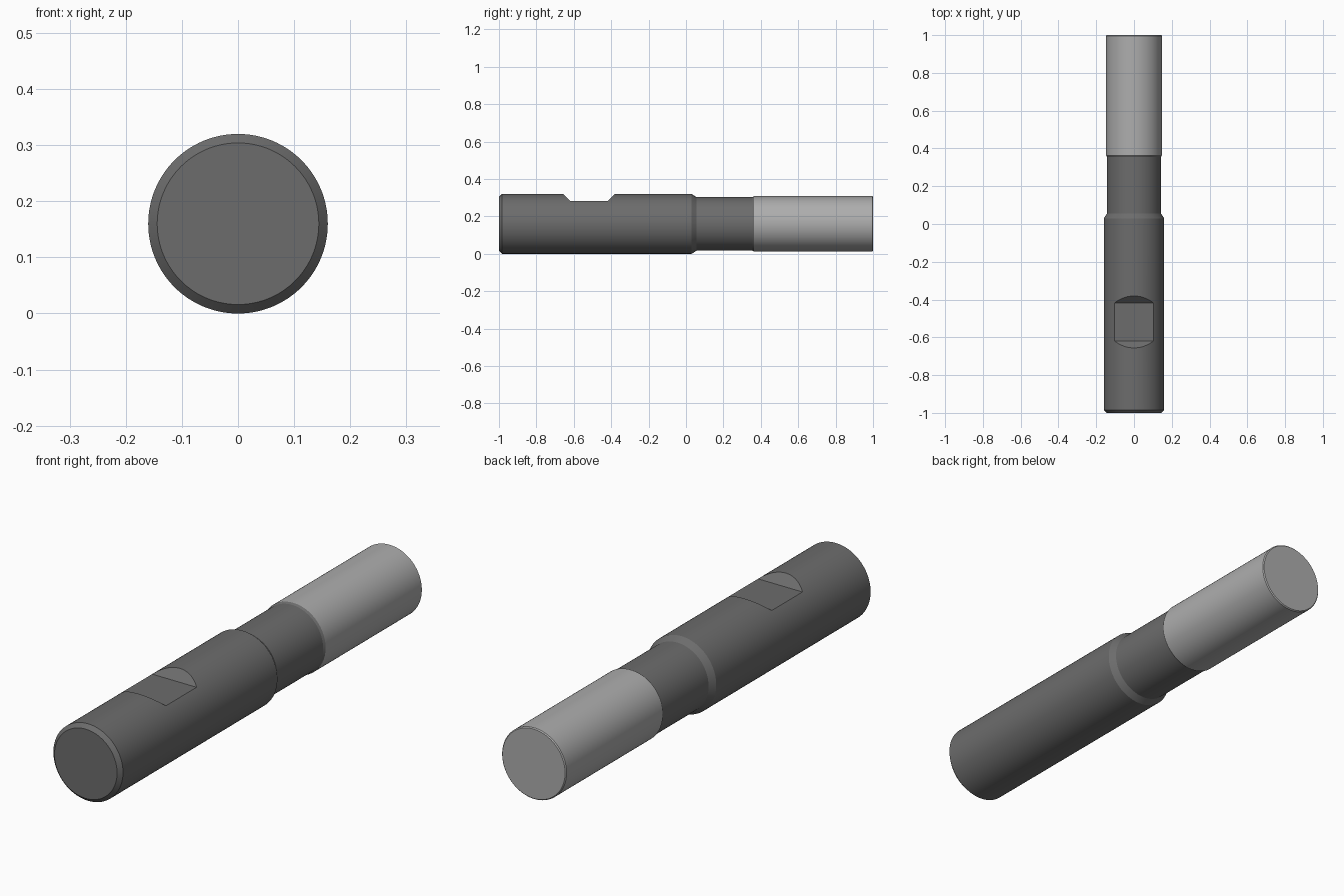
import bpy, bmesh, math

if "Cube" in bpy.data.objects:
    bpy.data.objects.remove(bpy.data.objects["Cube"])

AXIS_Z = 0.16
SEGMENTS = 128


def make_object(name, bm, color=None):
    bmesh.ops.recalc_face_normals(bm, faces=bm.faces)
    mesh = bpy.data.meshes.new(name)
    bm.to_mesh(mesh)
    bm.free()
    obj = bpy.data.objects.new(name, mesh)
    bpy.context.collection.objects.link(obj)
    if color:
        mat = bpy.data.materials.new(name + "_material")
        mat.diffuse_color = (*color, 1)
        mat.use_nodes = True
        mat.node_tree.nodes["Principled BSDF"].inputs["Base Color"].default_value = mat.diffuse_color
        mesh.materials.append(mat)
    return obj


def lathe(name, profile, color):
    """Turn (y, radius) points round the tool axis and cap both ends."""
    bm = bmesh.new()
    rings = []
    for y, r in profile:
        angles = [2 * math.pi * i / SEGMENTS for i in range(SEGMENTS)]
        rings.append([bm.verts.new((r * math.sin(a), y, AXIS_Z + r * math.cos(a))) for a in angles])
    for a, b in zip(rings, rings[1:]):
        for i in range(SEGMENTS):
            j = (i + 1) % SEGMENTS
            bm.faces.new((a[i], a[j], b[j], b[i]))
    bm.faces.new(rings[0])
    bm.faces.new(rings[-1])
    return make_object(name, bm, color)


def select_only(obj):
    bpy.ops.object.select_all(action='DESELECT')
    obj.select_set(True)
    bpy.context.view_layer.objects.active = obj


# Shank with chamfered end, stepped neck and small flare into the head
shank = lathe("shank", [(-1, 0.144), (-0.984, 0.16), (0.03, 0.16), (0.056, 0.143),
                        (0.355, 0.143), (0.364, 0.148)], (0.15, 0.15, 0.15))

# Cutting head with a fine edge chamfer
head = lathe("cutting_head", [(0.364, 0.148), (0.996, 0.148), (1, 0.144)], (0.42, 0.42, 0.42))

# Clamping flat: trapezoid notch with 45 degree ends
bm = bmesh.new()
floor, rise = 0.283, 0.1
section = [(-0.619, floor), (-0.418, floor), (-0.418 + rise, floor + rise), (-0.619 - rise, floor + rise)]
face = bm.faces.new([bm.verts.new((-0.3, y, z)) for y, z in section])
extruded = bmesh.ops.extrude_face_region(bm, geom=[face])["geom"]
bmesh.ops.translate(bm, vec=(0.6, 0, 0), verts=[v for v in extruded if isinstance(v, bmesh.types.BMVert)])
cutter = make_object("flat_cutter", bm)
cutter.hide_render = True

cut = shank.modifiers.new("clamping_flat", 'BOOLEAN')
cut.operation = 'DIFFERENCE'
cut.solver = 'EXACT'
cut.object = cutter
select_only(shank)
bpy.ops.object.modifier_apply(modifier=cut.name)
bpy.data.objects.remove(cutter)

# Smooth barrels, crisp edges
for part in (shank, head):
    select_only(part)
    bpy.ops.object.shade_smooth_by_angle(angle=math.radians(20))
